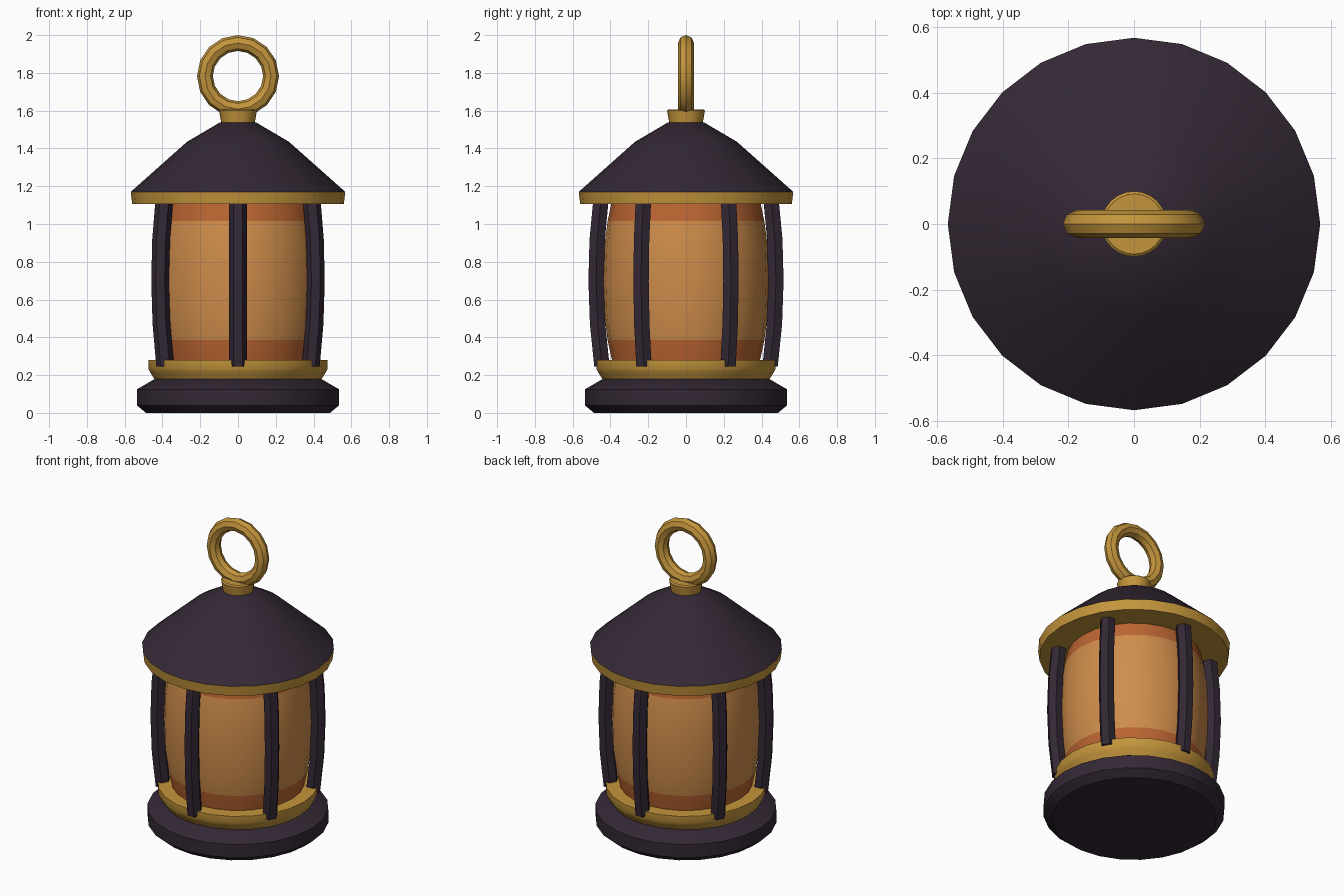
import bpy
import bmesh
import math
from mathutils import Matrix, Vector

cube = bpy.data.objects.get("Cube")
if cube:
    bpy.data.objects.remove(cube, do_unlink=True)


def material(name, rgb):
    mat = bpy.data.materials.new(name)
    mat.use_nodes = True
    colour = (*rgb, 1)
    mat.diffuse_color = colour
    mat.node_tree.nodes["Principled BSDF"].inputs["Base Color"].default_value = colour
    return mat


dark = material("dark iron", (0.034, 0.021, 0.036))
gold = material("aged brass", (0.55, 0.3, 0.045))
amber = material("amber glass", (0.62, 0.265, 0.07))
rust = material("burnt orange glass", (0.5, 0.13, 0.032))


def finish(name, bm, *mats, angle=35):
    bmesh.ops.recalc_face_normals(bm, faces=bm.faces)
    mesh = bpy.data.meshes.new(name)
    bm.to_mesh(mesh)
    bm.free()
    for mat in mats:
        mesh.materials.append(mat)
    obj = bpy.data.objects.new(name, mesh)
    bpy.context.collection.objects.link(obj)
    bpy.ops.object.select_all(action="DESELECT")
    obj.select_set(True)
    bpy.context.view_layer.objects.active = obj
    bpy.ops.object.shade_smooth_by_angle(angle=math.radians(angle))
    return obj


def loft(bm, rings, closed=False):
    """Join rings of points with quads, capping the ends unless closed."""
    loops = [[bm.verts.new(p) for p in ring] for ring in rings]
    pairs = list(zip(loops, loops[1:]))
    if closed:
        pairs.append((loops[-1], loops[0]))
    else:
        bm.faces.new(loops[0])
        bm.faces.new(loops[-1])
    n = len(loops[0])
    for a, b in pairs:
        for i in range(n):
            j = (i + 1) % n
            bm.faces.new((a[i], a[j], b[j], b[i]))


def circle(radius, z, sides):
    steps = [math.tau * i / sides for i in range(sides)]
    return [(radius * math.cos(a), radius * math.sin(a), z) for a in steps]


def turned(name, profile, *mats, sides=24, rule=None):
    bm = bmesh.new()
    loft(bm, [circle(r, z, sides) for r, z in profile])
    if rule:
        for face in bm.faces:
            face.material_index = rule(face.calc_center_median())
    return finish(name, bm, *mats)


# Base, brass collar and roof
turned("base", [(0.487, 0), (0.535, 0.04), (0.535, 0.125), (0.44, 0.18)], dark)
turned("lower_collar", [(0.44, 0.175), (0.465, 0.215), (0.475, 0.235), (0.475, 0.28)], gold)
turned("roof_rim", [(0.56, 1.105), (0.568, 1.17)], gold)
turned("roof", [(0.568, 1.17), (0.27, 1.435), (0.095, 1.538)], dark)
turned("roof_cap", [(0.088, 1.53), (0.1, 1.6), (0.092, 1.607)], gold)

# Barrel-shaped glass with darker bands at both ends
turned("glass",
       [(0.39, 0.27), (0.415, 0.385), (0.433, 0.52), (0.44, 0.7),
        (0.433, 0.88), (0.415, 1.015), (0.395, 1.11)],
       amber, rust, rule=lambda c: int(not 0.385 < c.z < 1.015))

# Six bowed hexagonal bars around the glass
bar_path = [(0.445, 0.245), (0.468, 0.47), (0.476, 0.7), (0.47, 0.92), (0.451, 1.12)]
for k in range(6):
    bm = bmesh.new()
    rings = []
    for r, z in bar_path:
        ring = []
        for i in range(6):
            a = math.radians(30 + 60 * i)
            ring.append((r + 0.047 * math.cos(a), 0.047 * math.sin(a), z))
        rings.append(ring)
    loft(bm, rings)
    bm.transform(Matrix.Rotation(math.radians(30 + 60 * k), 4, "Z"))
    finish(f"bar_{k + 1}", bm, dark)

# Hanging ring
bm = bmesh.new()
section = [(0.175 + x, y, z) for x, z, y in circle(0.042, 0, 8)]
section = [(x, z, 0) for x, y, z in section]
rings = []
for i in range(16):
    turn = Matrix.Rotation(math.tau * i / 16, 4, "Y")
    rings.append([turn @ Vector(p) + Vector((0, 0, 1.783)) for p in section])
loft(bm, rings, closed=True)
finish("hanging_ring", bm, gold)
